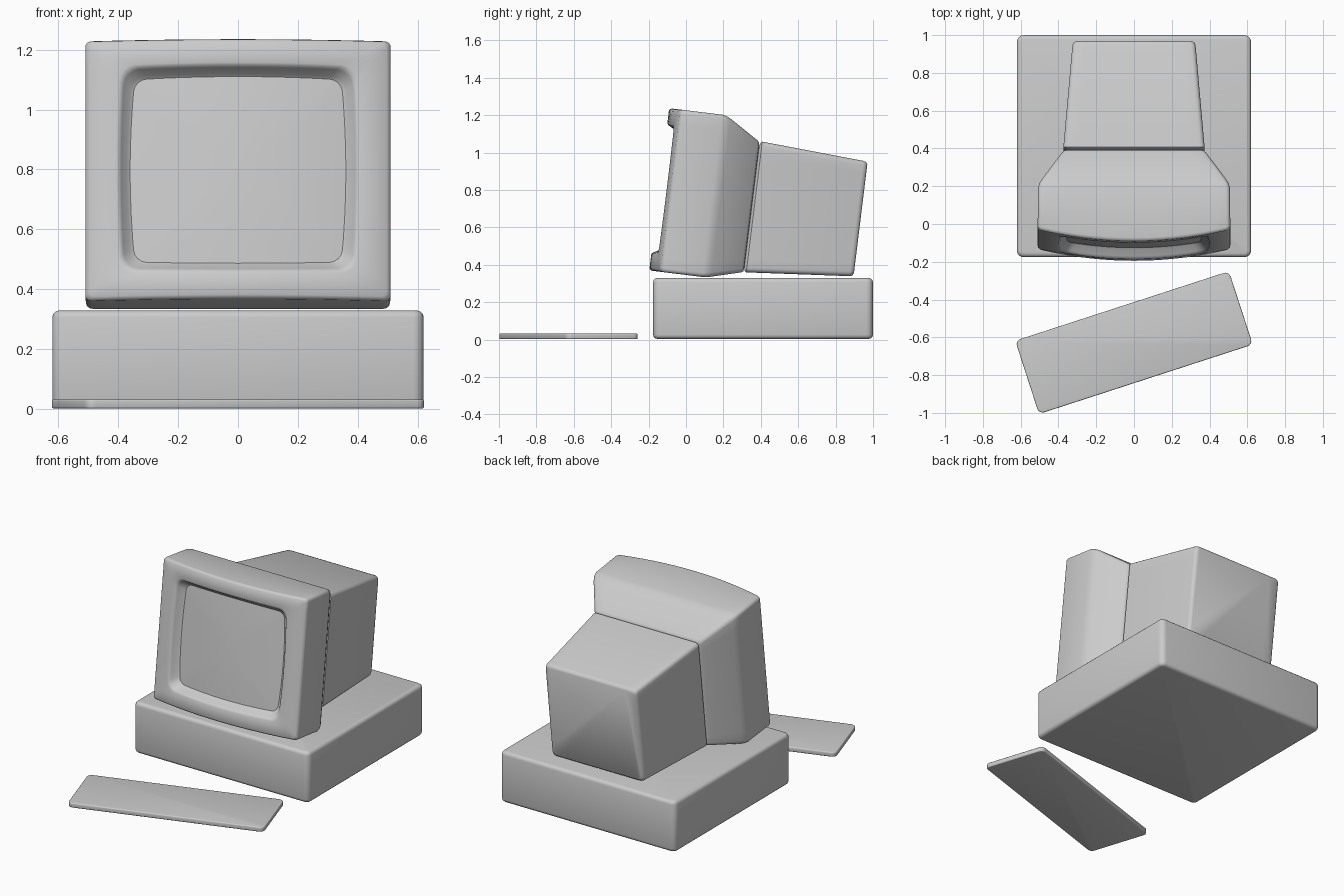
import bpy, bmesh, math

if "Cube" in bpy.data.objects:
    bpy.data.objects.remove(bpy.data.objects["Cube"])

TILT = math.radians(-7)


def finish(bm, name, angle=35):
    bmesh.ops.recalc_face_normals(bm, faces=bm.faces)
    me = bpy.data.meshes.new(name)
    bm.to_mesh(me)
    bm.free()
    ob = bpy.data.objects.new(name, me)
    bpy.context.collection.objects.link(ob)
    bpy.ops.object.select_all(action='DESELECT')
    ob.select_set(True)
    bpy.context.view_layer.objects.active = ob
    bpy.ops.object.shade_smooth_by_angle(angle=math.radians(angle))
    return ob


def ring(hw, z0, z1, r, y, curve=0.0, bulge=0.0):
    """Rounded rectangle facing the front, optionally bowed forward and barrelled."""
    hz, zc = (z1 - z0) / 2, (z1 + z0) / 2
    pts = []
    for q, (sx, sz) in enumerate([(1, 1), (-1, 1), (-1, -1), (1, -1)]):
        arc = []
        for i in range(5):
            a = math.pi / 2 * (q + i / 4)
            arc.append((sx * (hw - r) + r * math.cos(a), sz * (hz - r) + r * math.sin(a)))
        pts += arc
        nx, nz = [(-1, 1), (-1, -1), (1, -1), (1, 1)][q]
        a = math.pi / 2 * (q + 1)
        end = (nx * (hw - r) + r * math.cos(a), nz * (hz - r) + r * math.sin(a))
        s = arc[-1]
        pts += [(s[0] + (end[0] - s[0]) * t / 14, s[1] + (end[1] - s[1]) * t / 14)
                for t in range(1, 14)]
    out = []
    for x, z in pts:
        bx = x - bulge * x / hw * (z / hz) ** 2
        bz = z - bulge * 0.5 * z / hz * (x / hw) ** 2
        out.append((bx, y + curve * (bx / 0.51) ** 2, zc + bz))
    return out


def loft(rings, name, cap_start=False, cap_end=False, angle=35):
    bm = bmesh.new()
    loops = [[bm.verts.new(p) for p in r] for r in rings]
    n = len(loops[0])
    for a, b in zip(loops, loops[1:]):
        for i in range(n):
            bm.faces.new((a[i], a[(i + 1) % n], b[(i + 1) % n], b[i]))
    if cap_start:
        bm.faces.new(loops[0])
    if cap_end:
        bm.faces.new(loops[-1])
    ob = finish(bm, name, angle)
    ob.rotation_euler.x = TILT
    return ob


def rounded_box(name, size, loc, corner, edge, rot=0.0):
    bm = bmesh.new()
    bmesh.ops.create_cube(bm, size=1)
    bmesh.ops.scale(bm, vec=size, verts=bm.verts)
    up = [e for e in bm.edges if abs(e.verts[0].co.z - e.verts[1].co.z) > 1e-4]
    bmesh.ops.bevel(bm, geom=up, offset=corner, segments=4, profile=0.5, affect='EDGES')
    rim = [e for e in bm.edges if abs(e.verts[0].co.z - e.verts[1].co.z) < 1e-4]
    bmesh.ops.bevel(bm, geom=rim, offset=edge, segments=3, profile=0.5, affect='EDGES')
    ob = finish(bm, name)
    ob.location = loc
    ob.rotation_euler.z = rot
    return ob


# desktop case and keyboard
rounded_box("computer_case", (1.24, 1.175, 0.325), (0, 0.412, 0.1665), 0.035, 0.022)
rounded_box("keyboard", (1.19, 0.408, 0.03), (0, -0.628, 0.017), 0.03, 0.006, math.radians(18))

# monitor front: tapered back, straight sides, bowed bezel, recessed opening
C = 0.062
loft([
    ring(0.350, 0.420, 1.075, 0.02, 0.262),
    ring(0.368, 0.400, 1.093, 0.02, 0.260),
    ring(0.380, 0.393, 1.104, 0.02, 0.250),
    ring(0.490, 0.350, 1.202, 0.025, 0.092),
    ring(0.502, 0.345, 1.212, 0.025, 0.070),
    ring(0.508, 0.343, 1.217, 0.022, 0.045),
    ring(0.510, 0.343, 1.217, 0.020, -0.222, C),
    ring(0.507, 0.346, 1.214, 0.020, -0.233, C),
    ring(0.496, 0.356, 1.204, 0.020, -0.240, C),
    ring(0.408, 0.428, 1.137, 0.050, -0.240, C, 0.012),
    ring(0.398, 0.437, 1.129, 0.050, -0.236, C, 0.012),
    ring(0.390, 0.444, 1.122, 0.050, -0.226, C, 0.012),
    ring(0.370, 0.461, 1.104, 0.045, -0.192, C, 0.014),
    ring(0.360, 0.468, 1.096, 0.040, -0.184, C, 0.015),
], "monitor_front", cap_start=True, angle=45)

# screen, gently curved
zc, hz = 0.782, 0.314
loft([ring(0.36 * f, zc - hz * f, zc + hz * f, 0.04 * f, -0.184 - 0.006 * (1 - f * f), C, 0.015 * f)
      for f in (1, 0.85, 0.65, 0.45, 0.25, 0.08)], "screen", cap_end=True)

# monitor rear housing
loft([
    ring(0.350, 0.420, 1.075, 0.02, 0.262),
    ring(0.365, 0.402, 1.090, 0.025, 0.266),
    ring(0.374, 0.396, 1.100, 0.025, 0.276),
    ring(0.326, 0.443, 1.064, 0.025, 0.825),
    ring(0.321, 0.448, 1.059, 0.025, 0.840),
    ring(0.308, 0.461, 1.046, 0.020, 0.848),
], "monitor_rear", cap_start=True, cap_end=True, angle=45)
